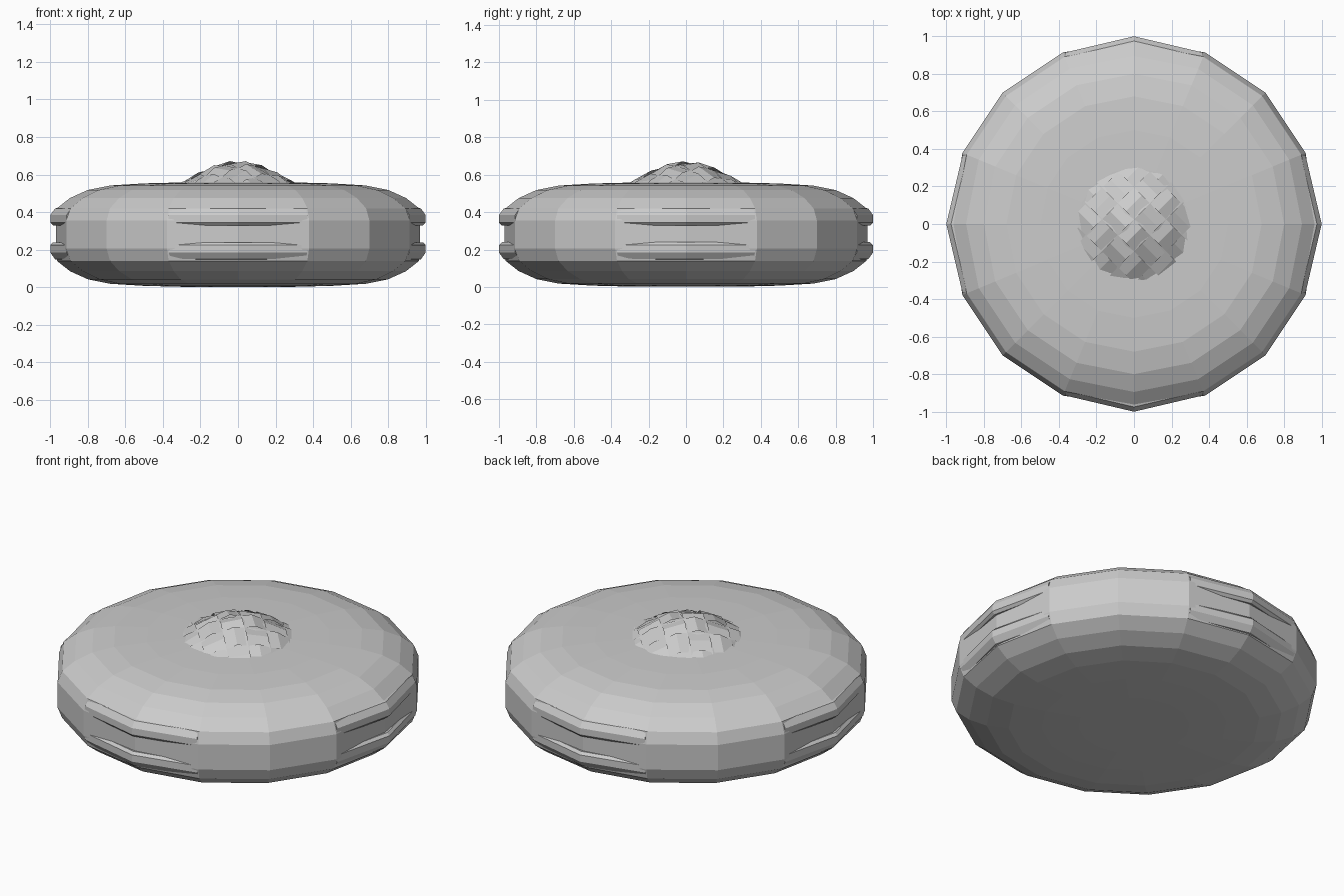
import bpy, bmesh
from math import sin, cos, pi, radians, hypot

if "Cube" in bpy.data.objects:
    bpy.data.objects.remove(bpy.data.objects["Cube"])

grey = bpy.data.materials.new("light_grey")
grey.use_nodes = True
grey.diffuse_color = (0.6, 0.6, 0.6, 1)
grey.node_tree.nodes["Principled BSDF"].inputs["Base Color"].default_value = (0.6, 0.6, 0.6, 1)


def finish(bm, name, recalc=True):
    if recalc:
        bmesh.ops.recalc_face_normals(bm, faces=bm.faces)
    mesh = bpy.data.meshes.new(name)
    bm.to_mesh(mesh)
    bm.free()
    mesh.materials.append(grey)
    obj = bpy.data.objects.new(name, mesh)
    bpy.context.collection.objects.link(obj)
    return obj


def bridge(bm, a, b, closed=True):
    n = len(a)
    for i in range(n if closed else n - 1):
        j = (i + 1) % n
        bm.faces.new((a[i], a[j], b[j], b[i]))


# Rounded sixteen-sided disc body, mirrored in profile about its middle height
SIDES, MID = 16, 0.28
half = [(0.3, 0.278), (0.5, 0.273), (0.68, 0.262), (0.8, 0.238),
        (0.895, 0.195), (0.965, 0.14), (0.99, 0.075)]
profile = [(r, MID - h) for r, h in half] + [(r, MID + h) for r, h in reversed(half)]
bm = bmesh.new()
rings = []
for r, z in profile:
    ring = []
    for i in range(SIDES):
        # the vent grooves pull the wall in at the four main directions
        rr = 0.97 if i % 4 == 0 and r > 0.97 else r
        a = 2 * pi * i / SIDES
        ring.append(bm.verts.new((rr * cos(a), rr * sin(a), z)))
    rings.append(ring)
for lower, upper in zip(rings, rings[1:]):
    bridge(bm, lower, upper)
bm.faces.new(rings[0])
bm.faces.new(rings[-1])
finish(bm, "disc_body")


# Pairs of bevelled vent ridges wrapped around each of the four sides
def vent_ridge(name, heading, flip):
    section = [(0.92, 0.055), (0.985, 0.045), (1.0, 0.06), (1.0, 0.1), (0.975, 0.135), (0.92, 0.15)]
    bm = bmesh.new()
    loops = []
    for step, scale in ((-22, 0.985), (0, 1.0), (22, 0.985)):
        a = heading + radians(step)
        loops.append([bm.verts.new((r * scale * cos(a), r * scale * sin(a), 0.284 + flip * h))
                      for r, h in section])
    bridge(bm, loops[0], loops[1])
    bridge(bm, loops[1], loops[2])
    bm.faces.new(loops[0])
    bm.faces.new(loops[2])
    finish(bm, name)


for k, side in enumerate(("left", "back", "right", "front")):
    vent_ridge(side + "_upper_vent_ridge", k * pi / 2, 1)
    vent_ridge(side + "_lower_vent_ridge", k * pi / 2, -1)


# Woven dome: two sets of diagonal strips passing over and under each other
def dome_height(x, y):
    return 0.553 + 0.115 * cos(min(pi * hypot(x, y) / 0.6, pi))


def woven_strips(name, along_u):
    pitch, count = 0.12, 4
    bm = bmesh.new()
    for row in range(-count, count + 1):
        edges = ([], [])
        for col in range(-count, count + 1):
            lift = 0.007 if (row + col) % 2 == along_u else -0.007
            for edge, off in zip(edges, (-0.5, 0.5)):
                u, v = col * pitch, (row + off) * pitch
                if not along_u:
                    u, v = v, u
                x, y = (u - v) * cos(pi / 4), (u + v) * cos(pi / 4) - 0.06
                edge.append(bm.verts.new((x, y, dome_height(x, y) + lift)))
        bridge(bm, edges[0], edges[1], closed=False)
    for f in bm.faces:
        f.normal_update()
        if f.normal.z < 0:
            f.normal_flip()
    # keep only panels that rise out of the body
    hidden = [f for f in bm.faces if max(v.co.z for v in f.verts) < 0.54]
    bmesh.ops.delete(bm, geom=hidden, context='FACES')
    finish(bm, name, recalc=False)


woven_strips("dome_strips_one_way", 1)
woven_strips("dome_strips_other_way", 0)
